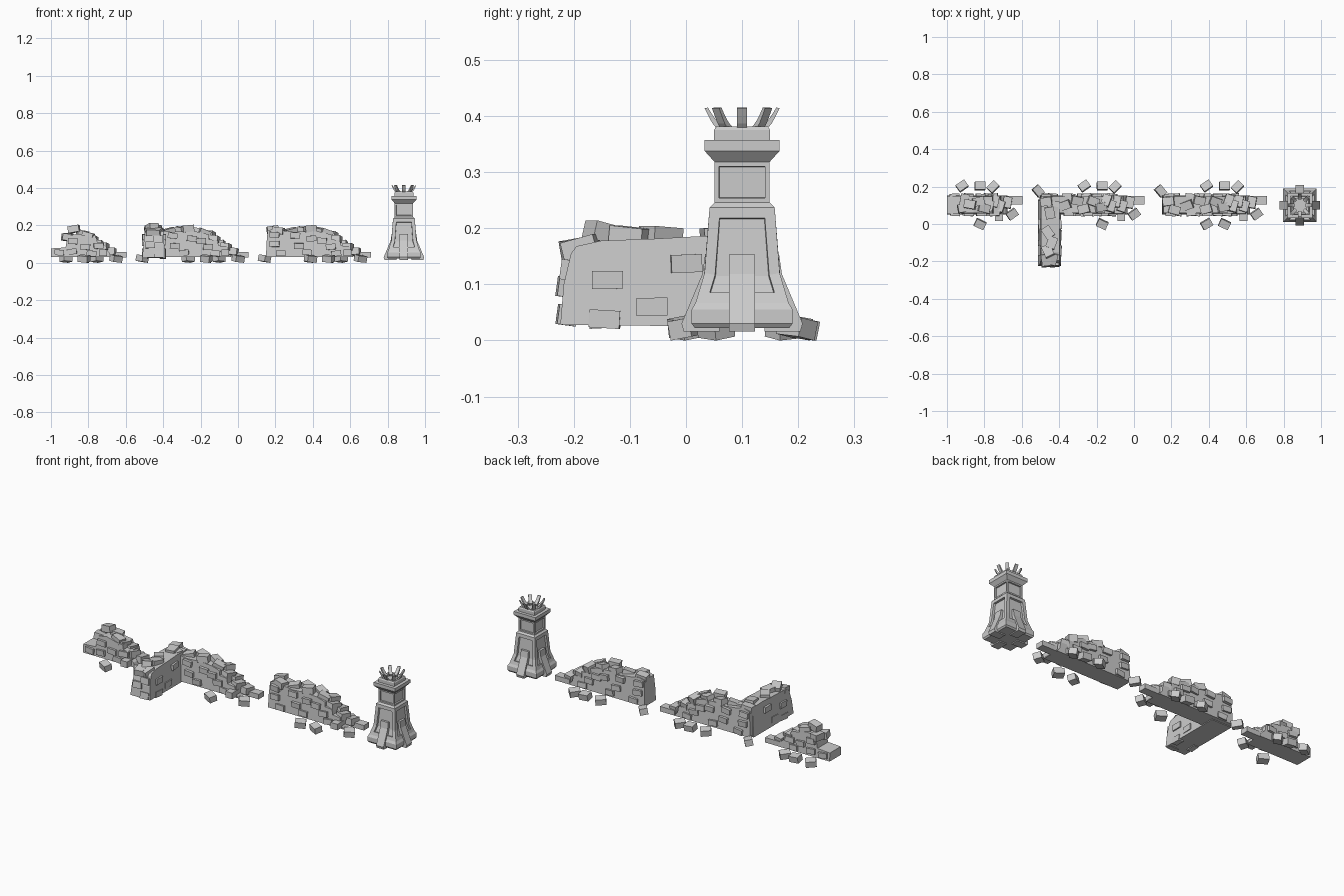
import bpy, bmesh, random
from math import radians, pi
from mathutils import Matrix, Vector, Euler

if "Cube" in bpy.data.objects:
    bpy.data.objects.remove(bpy.data.objects["Cube"])

random.seed(4)


def finish(bm, name, loc=(0, 0, 0)):
    bmesh.ops.recalc_face_normals(bm, faces=bm.faces)
    me = bpy.data.meshes.new(name)
    bm.to_mesh(me)
    bm.free()
    ob = bpy.data.objects.new(name, me)
    ob.location = loc
    bpy.context.collection.objects.link(ob)
    return ob


def prism(bm, pts, low, high, mat=Matrix()):
    """Profile in (u, z) extruded across v from low(z) to high(z)."""
    a = [bm.verts.new(mat @ Vector((u, low(z), z))) for u, z in pts]
    b = [bm.verts.new(mat @ Vector((u, high(z), z))) for u, z in pts]
    bm.faces.new(a)
    bm.faces.new(b[::-1])
    for i in range(len(pts)):
        j = (i + 1) % len(pts)
        bm.faces.new((a[i], a[j], b[j], b[i]))


def brick(bm, c, size, rot=(0, 0, 0)):
    m = Matrix.Translation(c) @ Euler([radians(r) for r in rot]).to_matrix().to_4x4()
    bmesh.ops.create_cube(bm, size=1, matrix=m @ Matrix.Diagonal((*size, 1)))


def jit(a):
    return random.uniform(-a, a)


# Wall pieces, described once in the long wall's x coordinates
LONG = [(.15, .03), (.152, .10), (.158, .172), (.19, .182), (.24, .172), (.30, .165), (.38, .17),
        (.45, .165), (.50, .15), (.50, .125), (.545, .12), (.55, .092), (.595, .088), (.60, .055), (.62, .03)]
SHORT = [(.307, .03), (.307, .077), (.385, .082), (.39, .11), (.40, .145), (.45, .155), (.51, .14),
         (.55, .135), (.555, .11), (.59, .105), (.595, .075), (.62, .055), (.63, .03)]
FACE_LONG = [(.20, .10), (.225, .05), (.19, .15), (.30, .145), (.32, .09), (.37, .055), (.40, .13),
             (.45, .118), (.49, .085), (.53, .05)]
FACE_SHORT = [(.345, .055), (.42, .06), (.43, .115), (.49, .085), (.53, .05), (.555, .09)]
# top bricks: x, y, z, turn about z, tilt about y
TOP_LONG = [(.185, .12, .178, 8, -8), (.215, .075, .172, -15, 6), (.285, .10, .166, 20, -14),
            (.35, .125, .172, -12, 10), (.385, .08, .182, 15, -5), (.435, .12, .168, -20, 12),
            (.475, .09, .16, 12, 20), (.505, .125, .148, 70, 12)]
TOP_SHORT = [(.43, .105, .18, -10, -10), (.395, .085, .135, 10, 8), (.475, .12, .155, 14, 10),
             (.505, .085, .145, -14, 14), (.40, .13, .14, 80, 0)]
TAIL = [(.53, .095, .125, 75, 10), (.56, .12, .10, 80, 8), (.59, .095, .085, 72, 8), (.63, .115, .06, 80, 6)]
RUBBLE = [(.388, .203, 35), (.484, .203, 0), (.553, .198, 45), (.655, .053, 35), (.484, 0, -25)]


def wall(name, off, profile, faces, tops, rubble):
    bm = bmesh.new()
    prism(bm, profile, lambda z: .052 + .05 * (z - .03), lambda z: .153 - .05 * (z - .03))
    finish(bm, name + "_body", (off, 0, 0))
    # bricks standing proud of both faces
    bm = bmesh.new()
    for x, z in faces:
        for y in (.06, .145):
            brick(bm, (x + jit(.008), y, z), (.052, .034, .03), (jit(5), jit(6), jit(6)))
    finish(bm, name + "_face_bricks", (off, 0, 0))
    # broken crest and stepped tail
    bm = bmesh.new()
    for x, y, z, r, t in tops + TAIL:
        brick(bm, (x, y, z), (.06, .045, .036), (jit(6), t, r))
    brick(bm, (.665, .127, .043), (.09, .047, .028))
    brick(bm, (.586, .06, .053), (.042, .09, .034))
    finish(bm, name + "_crest_bricks", (off, 0, 0))
    # fallen bricks on the ground
    bm = bmesh.new()
    for x, y, r in rubble:
        brick(bm, (x, y, .0225), (.056, .042, .034), (10 if y < .1 else -10, 5, r))
    finish(bm, name + "_rubble", (off, 0, 0))


wall("long_wall", 0, LONG, FACE_LONG, TOP_LONG, RUBBLE + [(.388, 0, 30), (.142, .176, -50)])
wall("corner_wall", -.654, LONG, FACE_LONG, TOP_LONG, RUBBLE + [(.142, .176, -50)])
wall("short_wall", -1.307, SHORT, FACE_SHORT, TOP_SHORT, RUBBLE)

# Wing of the corner wall, running forward
bm = bmesh.new()
turn = Matrix(((0, 1, 0, 0), (1, 0, 0, 0), (0, 0, 1, 0), (0, 0, 0, 1)))
prism(bm, [(-.224, .028), (-.218, .10), (-.205, .155), (-.195, .168), (-.15, .178), (-.06, .181),
           (.03, .186), (.12, .182), (.13, .026), (-.05, .026)],
      lambda z: -.512 + .10 * (z - .03), lambda z: -.39 - .06 * (z - .03), turn)
finish(bm, "corner_wing_body")
bm = bmesh.new()
for y, z in [(-.14, .108), (-.145, .038), (0, .137), (-.06, .06)]:
    for x in (-.402, -.497):
        brick(bm, (x, y, z), (.03, .055, .032), (jit(4), 0, jit(6)))
for x, y, z, rx, rz in [(-.46, -.145, .19, -14, 25), (-.435, -.185, .165, 15, -15), (-.47, -.19, .165, 10, 10),
                        (-.46, -.045, .185, -4, 35), (-.44, -.10, .185, -6, -20), (-.45, .06, .185, 5, 10)]:
    brick(bm, (x, y, z), (.05, .062, .034), (rx, 0, rz))
for x, z in [(-.47, .095), (-.425, .125), (-.425, .045)]:
    brick(bm, (x, -.212 + (z > .11) * .006, z), (.05, .034, .036), (-8, 0, jit(5)))
finish(bm, "corner_wing_bricks")

# Tower shaft: stacked square rings with sunken panels
TOWER = (.887, .10, 0)
rings = [(.022, .084), (.03, .09), (.055, .09), (.067, .083), (.12, .067), (.237, .058), (.246, .049),
         (.318, .049), (.338, .067), (.357, .067), (.357, .05), (.375, .05), (.381, .046)]
bm = bmesh.new()
loops = [[bm.verts.new((sx * r, sy * r, z)) for sx, sy in ((-1, -1), (1, -1), (1, 1), (-1, 1))]
         for z, r in rings]
bm.faces.new(loops[0][::-1])
sides = [[bm.faces.new((a[i], a[(i + 1) % 4], b[(i + 1) % 4], b[i])) for i in range(4)]
         for a, b in zip(loops, loops[1:])]
top = bm.faces.new(loops[-1])
bm.normal_update()
for i in range(4):
    bmesh.ops.inset_region(bm, faces=[sides[3][i], sides[4][i]], thickness=.019, depth=0, use_even_offset=True)
    bmesh.ops.inset_region(bm, faces=[sides[3][i], sides[4][i]], thickness=.001, depth=-.011)
    bmesh.ops.inset_region(bm, faces=[sides[6][i]], thickness=.011, depth=0)
    bmesh.ops.inset_region(bm, faces=[sides[6][i]], thickness=.001, depth=-.008)
bmesh.ops.inset_region(bm, faces=[top], thickness=.014, depth=0)
bmesh.ops.inset_region(bm, faces=[top], thickness=.001, depth=-.015)
finish(bm, "tower_shaft", TOWER)

# Sloped buttress in the middle of each side
bm = bmesh.new()
for i in range(4):
    prism(bm, [(.04, .016), (.104, .016), (.108, .03), (.071, .118), (.066, .153), (.04, .153)],
          lambda z: -.023, lambda z: .023, Matrix.Rotation(i * pi / 2, 4, 'Z'))
finish(bm, "tower_buttresses", TOWER)

# Crown of curved prongs
bm = bmesh.new()
for i in range(8):
    prism(bm, [(.034, .368), (.044, .376), (.053, .387), (.06, .40), (.067, .414), (.061, .415),
               (.053, .402), (.045, .391), (.037, .383), (.03, .379)],
          lambda z: -.009, lambda z: .009, Matrix.Rotation(i * pi / 4, 4, 'Z'))
finish(bm, "tower_crown", TOWER)
